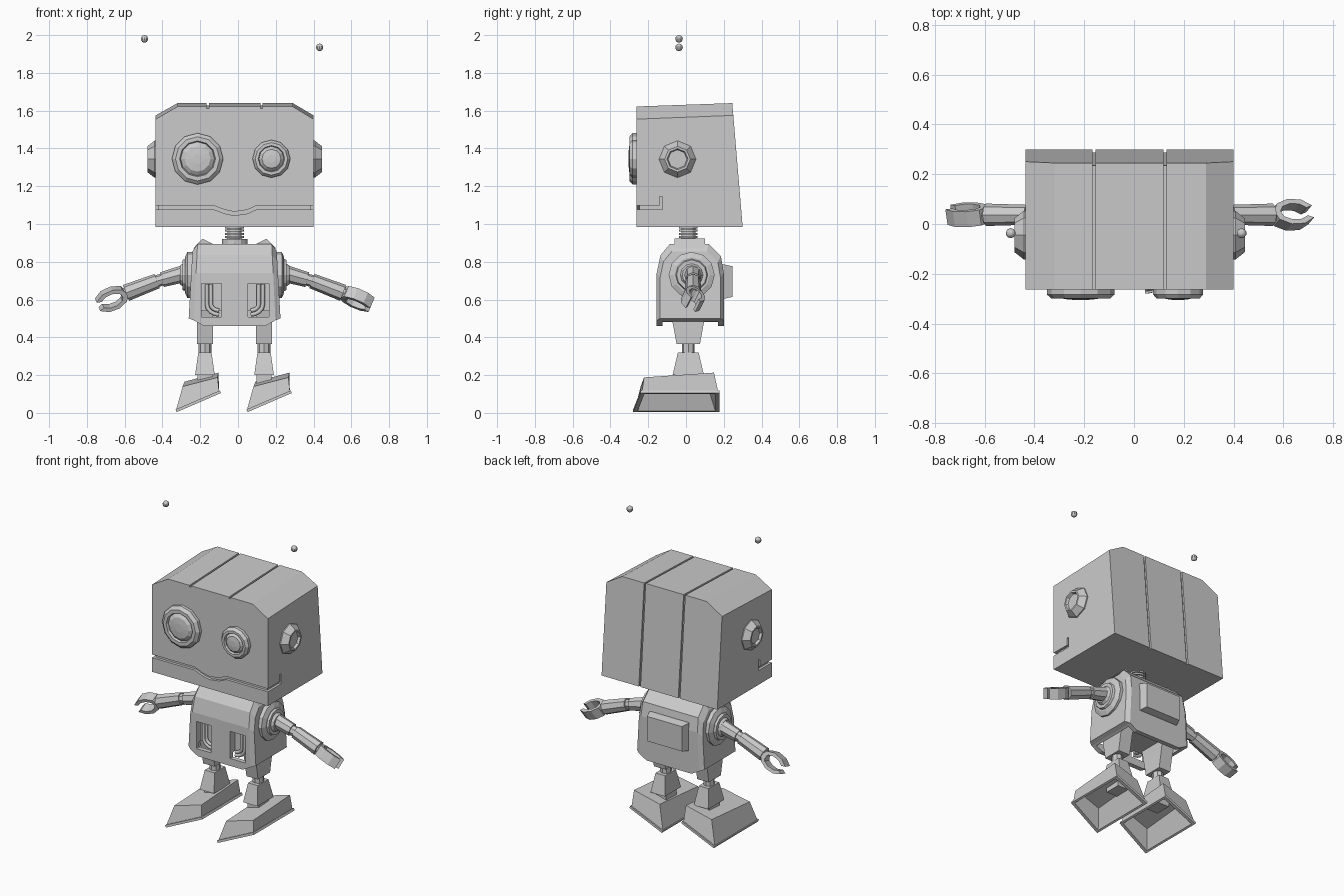
import bpy, bmesh
from math import sin, cos, pi, radians
from mathutils import Vector, Matrix

if "Cube" in bpy.data.objects:
    bpy.data.objects.remove(bpy.data.objects["Cube"])

CX = -0.018  # body centre line


def loft(name, sections, cap=True):
    """Skin between equal-length closed sections."""
    bm = bmesh.new()
    rows = [[bm.verts.new(p) for p in s] for s in sections]
    n = len(rows[0])
    for a, b in zip(rows, rows[1:]):
        for i in range(n):
            j = (i + 1) % n
            bm.faces.new((a[i], a[j], b[j], b[i]))
    if cap:
        bm.faces.new(rows[0])
        bm.faces.new(rows[-1])
    bmesh.ops.recalc_face_normals(bm, faces=bm.faces)
    me = bpy.data.meshes.new(name)
    bm.to_mesh(me)
    bm.free()
    ob = bpy.data.objects.new(name, me)
    bpy.context.collection.objects.link(ob)
    return ob


def lathe(name, base, axis, profile, n=12):
    """Stack of n-gons (distance, radius) along an axis."""
    q = Vector(axis).to_track_quat('Z', 'Y')
    return loft(name, [[Vector(base) + q @ Vector((r * cos(2 * pi * i / n), r * sin(2 * pi * i / n), t))
                        for i in range(n)] for t, r in profile])


def rect(cx, cy, hx, hy, z):
    return [(cx - hx, cy - hy, z), (cx + hx, cy - hy, z), (cx + hx, cy + hy, z), (cx - hx, cy + hy, z)]


def box(name, x0, x1, y0, y1, z0, z1):
    c = ((x0 + x1) / 2, (y0 + y1) / 2, (x1 - x0) / 2, (y1 - y0) / 2)
    return loft(name, [rect(*c, z0), rect(*c, z1)])


def cut(ob, cutter):
    cutter.hide_render = True
    m = ob.modifiers.new("cut", 'BOOLEAN')
    m.object, m.operation, m.solver = cutter, 'DIFFERENCE', 'EXACT'
    bpy.context.view_layer.objects.active = ob
    bpy.ops.object.modifier_apply(modifier=m.name)
    bpy.data.objects.remove(cutter)


def tube(name, pts, r):
    cu = bpy.data.curves.new(name, 'CURVE')
    cu.dimensions = '3D'
    cu.bevel_depth, cu.bevel_resolution, cu.use_fill_caps = r, 1, True
    sp = cu.splines.new('POLY')
    sp.points.add(len(pts) - 1)
    for p, co in zip(sp.points, pts):
        p.co = (*co, 1)
    ob = bpy.data.objects.new(name, cu)
    bpy.context.collection.objects.link(ob)


# Head: chamfered box with a leaning back
def head_outline(side, top):
    return [(-.436, .985), (.40, .985), (.40, side), (.29, top), (-.32, top), (-.436, side)]


head = loft("head", [[(x, -.263, z) for x, z in head_outline(1.555, 1.622)],
                     [(x, .30 - .084 * (z - .985), z) for x, z in head_outline(1.575, 1.64)]])

# Panel grooves over the top and down the back
for x in (-.16, .125):
    outline = [(-.3, 1.61), (.235, 1.628), (.290, .95), (.4, .95), (.4, 1.7), (-.3, 1.7)]
    cut(head, loft("groove", [[(x + d, y, z) for y, z in outline] for d in (-.006, .006)]))

# Wavy mouth slot, wrapping onto both sides with an upturned end
wave = [(-.45, 1.078), (-.13, 1.078), (-.07, 1.055), (-.02, 1.045), (.05, 1.055), (.10, 1.078), (.42, 1.078)]
cut(head, loft("mouth", [[(x, -.3, z), (x, -.245, z), (x, -.245, z + .02), (x, -.3, z + .02)] for x, z in wave]))
for x0, x1 in ((-.46, -.42), (.384, .43)):
    cut(head, box("mouth_side", x0, x1, -.3, -.125, 1.078, 1.098))
    cut(head, box("mouth_end", x0, x1, -.14, -.125, 1.09, 1.145))

# Eyes: bevelled rim with a domed lens
for name, x, r in (("large_eye", -.214, .136), ("small_eye", .177, .1)):
    lathe(name, (x, -.255, 1.345), (0, -1, 0),
          [(0, r), (.028, r), (.045, r * .86), (.045, r * .7), (.03, r * .66), (.034, r * .62),
           (.046, r * .5), (.05, r * .2)], 12)

# Ears and floating antenna tips
for name, x, s in (("left", -.43, -1), ("right", .395, 1)):
    lathe(name + "_ear", (x, -.045, 1.343), (s, 0, 0),
          [(0, .098), (.012, .098), (.05, .068), (.05, .056), (.035, .05)], 8)
for x, z in ((-.495, 1.98), (.432, 1.935)):
    bpy.ops.mesh.primitive_uv_sphere_add(segments=10, ring_count=8, radius=.02, location=(x, -.037, z))
    bpy.context.object.name = "antenna_tip"

# Ribbed neck
neck = [(0, .068), (.025, .068), (.025, .045)]
for i in range(4):
    z = .03 + i * .017
    neck += [(z, .037), (z, .05), (z + .011, .05), (z + .011, .037)]
lathe("neck", (CX, .012, .895), (0, 0, 1), neck, 12)

# Torso: arched side profile, narrowing to inset sides and flaring downwards
arch = [(-.155, .74), (-.135, .835), (-.085, .895), (.12, .895), (.185, .83), (.2, .74)]


def torso_section(x, s, bottom):
    pts = [(-.155, bottom)] + arch + [(.2, bottom)]
    pts = [(.022 + (y - .022) * s, .5 + (z - .5) * s if z > .5 else z) for y, z in pts]
    return [(CX + x * (1.08 - .25 * max(z - .5, 0)), y, z) for y, z in pts]


torso = loft("torso", [torso_section(-.225, .9, .5), torso_section(-.2, 1, .49), torso_section(-.15, 1, .46),
                       torso_section(.15, 1, .46), torso_section(.2, 1, .49), torso_section(.225, .9, .5)])
cut(torso, box("hollow", -.22, .185, -.125, .17, .4, .54))
for x0, x1 in ((-.193, -.087), (.052, .163)):
    cut(torso, box("window", x0, x1, -.2, -.105, .508, .685))

# Hoses in the front windows
for cx, s in ((-.14, 1), (.107, -1)):
    for k in (0, .022):
        bend = [(cx + s * (.04 - (.065 - k) * cos(a)), -.12, .575 - (.055 - k) * sin(a))
                for a in (0, .4, .8, 1.2, 1.57)]
        tube("hose", [(bend[0][0], -.12, .68)] + bend, .011)

# Shoulder tips and back pack
for s in (-1, 1):
    loft("shoulder_tip", [[(CX + s * .22, y, .87), (CX + s * .17, y, .922), (CX + s * .105, y, .89)]
                          for y in (-.06, .1)])
loft("back_pack", [[(CX + x * k, y, .695 + z * k) for x, z in ((-.14, -.09), (.14, -.09), (.14, .09), (-.14, .09))]
                   for y, k in ((.18, 1), (.205, 1), (.247, .9))])

# Arms: shoulder disc, upper arm, elbow, forearm, claw
for name, s, roll in (("left", -1, 20), ("right", 1, 65)):
    def P(x, z):
        return Vector((CX + s * x, .037, z))
    lathe(name + "_shoulder", (CX + s * .2, .03, .73), (s, 0, 0),
          [(0, .122), (.05, .122), (.062, .095), (.062, .085), (.075, .08), (.075, .06), (.09, .05)], 12)
    chain = (("upper_arm", P(.24, .745), P(.385, .705), .047, .04), ("elbow", P(.375, .708), P(.42, .695), .032, .032),
             ("forearm", P(.41, .698), P(.575, .635), .04, .045), ("wrist", P(.57, .637), P(.6, .625), .03, .03))
    for part, a, b, r0, r1 in chain:
        lathe(name + "_" + part, a, b - a, [(0, r0), ((b - a).length, r1)], 8)
    u = (P(.73, .57) - P(.57, .637)).normalized()
    turn = Matrix.Rotation(radians(roll * s), 3, u)
    w = turn @ Vector((0, 1, 0))
    v = u.cross(w)
    c = P(.652, .603)
    ring = []
    for i in range(9):
        a = radians(28 + 38 * i)
        p = [c + u * (cos(a) * ra) + v * (sin(a) * rb) + w * t
             for ra, rb, t in ((.09, .057, -.033), (.09, .057, .033), (.062, .036, .033), (.062, .036, -.033))]
        ring.append(p)
    loft(name + "_claw", ring)

# Legs and tilted hollow feet
for name, x, dx in (("left", -.175, 0), ("right", .138, .375)):
    loft(name + "_thigh", [rect(x, .012, .045, .095, .54), rect(x, .012, .043, .085, .49),
                           rect(x, .012, .042, .062, .365)])
    lathe(name + "_knee", (x, .012, .3), (0, 0, 1), [(0, .034), (.08, .034)], 8)
    loft(name + "_shin", [rect(x, .012, .035, .055, .32), rect(x, .012, .052, .083, .2)])
    box(name + "_ankle", x - .04, x + .04, -.04, .065, .13, .21)

    sole = [Vector(p) for p in ((-.325, -.28, .004), (-.09, -.24, .105), (-.09, .178, .105), (-.325, .178, .004))]
    top = [Vector(p) for p in ((-.293, -.24, .14), (-.108, -.222, .188), (-.103, .148, .213), (-.283, .14, .165))]
    off = Vector((dx, 0, 0))
    up = Vector((-.006, 0, .014))
    mid, mid_top = sum(sole, Vector()) / 4, sum(top, Vector()) / 4
    inset = [mid + (p - mid) * .9 for p in sole]
    wall = [mid + (p - mid) * .96 + up for p in sole]
    roof = [mid_top + (p - mid_top) * .85 - Vector((0, 0, .02)) for p in top]
    loft(name + "_foot", [[p + off for p in s] for s in
                          (roof, inset, sole, [p + up for p in sole], wall, top)])
